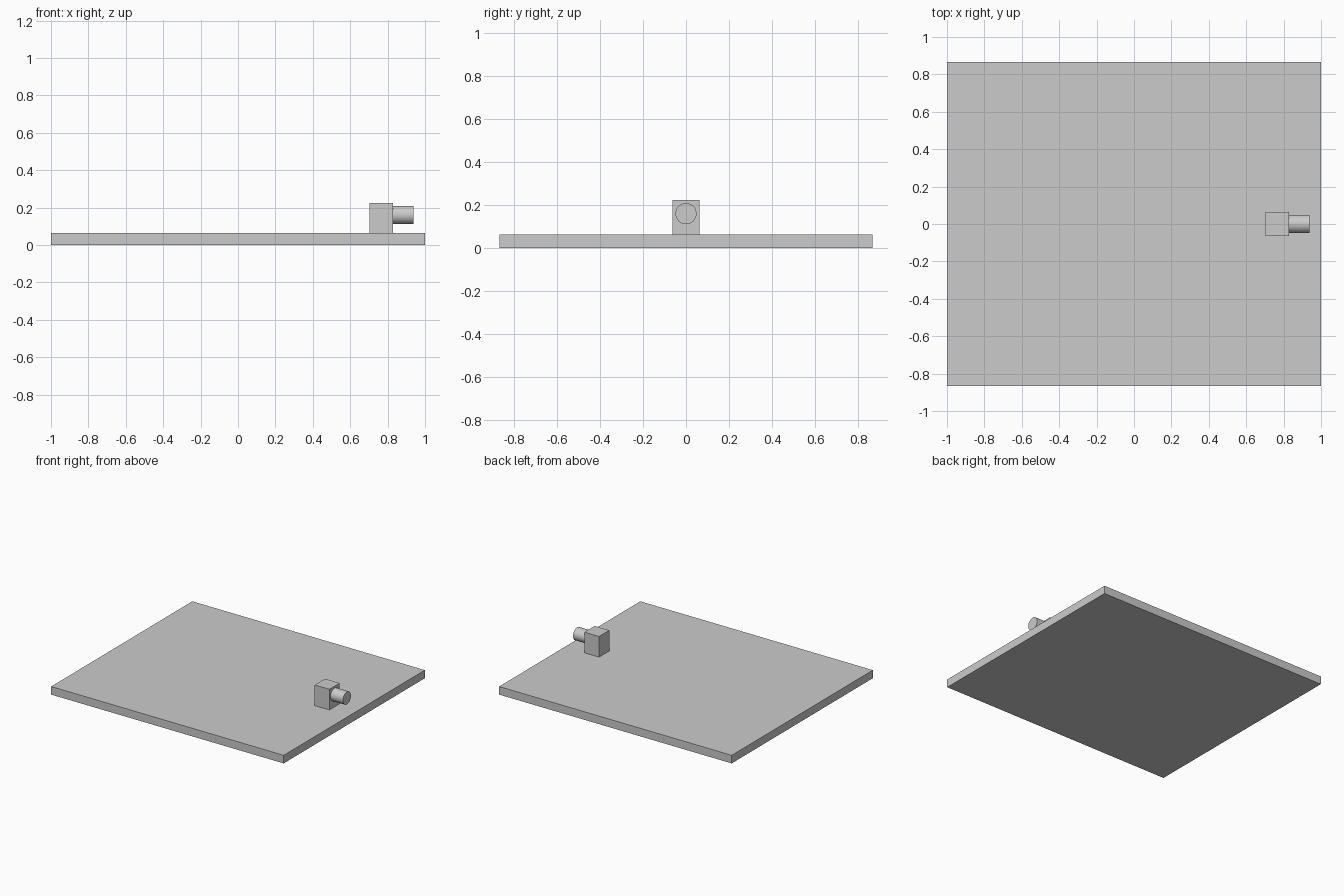
import bpy
import math

cube = bpy.data.objects.get("Cube")
if cube:
    bpy.data.objects.remove(cube, do_unlink=True)

# Single flat grey
grey = bpy.data.materials.new("light_grey")
grey.use_nodes = True
colour = (0.6, 0.6, 0.6, 1)
grey.diffuse_color = colour
grey.node_tree.nodes["Principled BSDF"].inputs["Base Color"].default_value = colour


def box(name, low, high):
    centre = [(a + b) / 2 for a, b in zip(low, high)]
    bpy.ops.mesh.primitive_cube_add(size=1, location=centre)
    part = bpy.context.object
    part.name = name
    part.scale = [b - a for a, b in zip(low, high)]
    bpy.ops.object.transform_apply(location=False, rotation=False, scale=True)
    part.data.materials.append(grey)
    return part


PLATE_TOP = 0.063
BLOCK_END = 0.83
PEG_END = 0.937

# Flat base plate
box("base_plate", (-1, -0.867, 0), (1, 0.867, PLATE_TOP))

# Upright block near the left edge
box("mount_block", (0.704, -0.063, PLATE_TOP), (BLOCK_END, 0.063, 0.224))

# Round peg pointing outward from the block
bpy.ops.mesh.primitive_cylinder_add(
    vertices=48, radius=0.049, depth=PEG_END - BLOCK_END,
    location=((BLOCK_END + PEG_END) / 2, 0, 0.16),
    rotation=(0, math.pi / 2, 0))
peg = bpy.context.object
peg.name = "round_peg"
peg.data.materials.append(grey)
bpy.ops.object.shade_smooth_by_angle(angle=math.radians(30))
